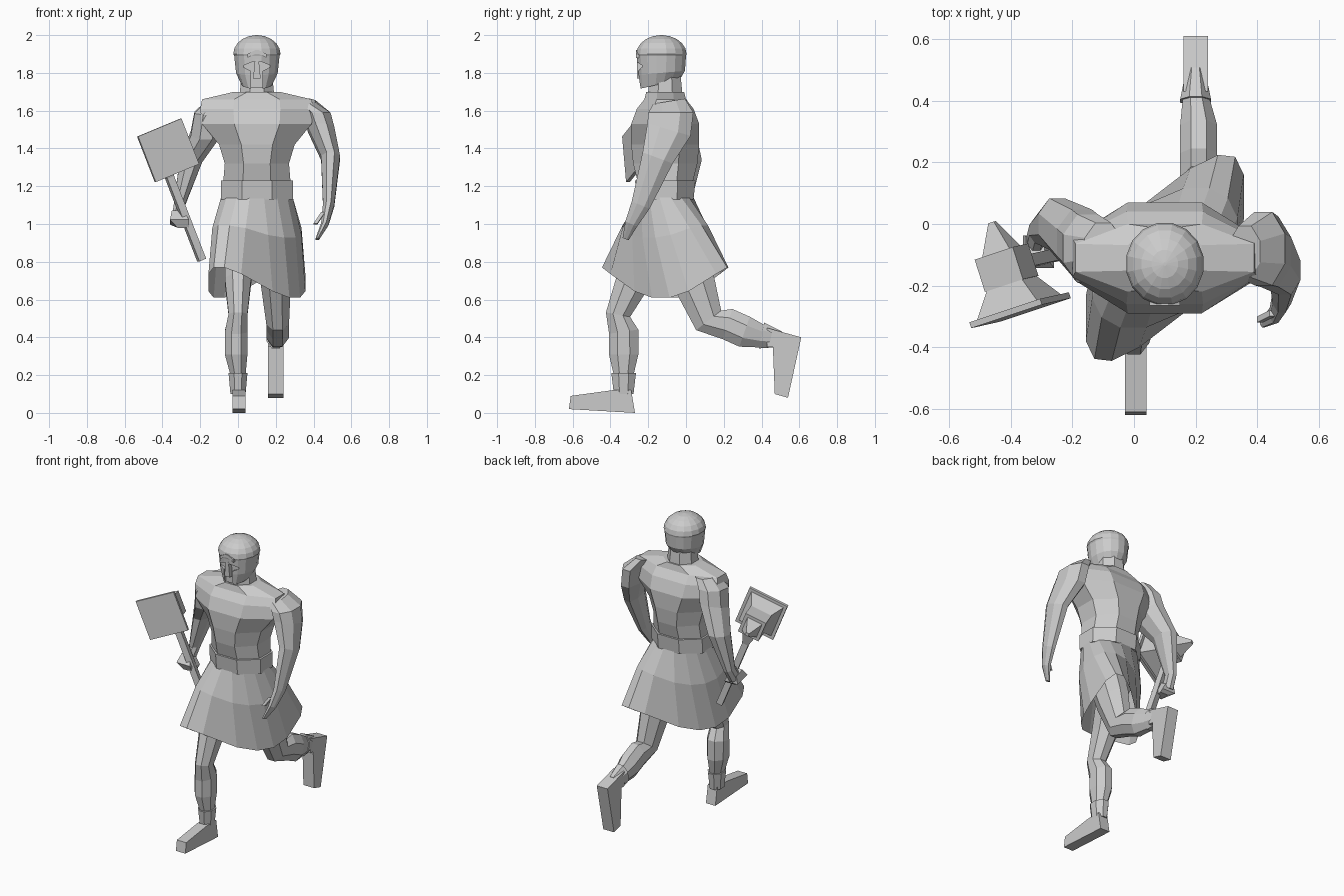
import bpy, bmesh
from math import sin, cos, pi, radians, atan2, copysign
from mathutils import Vector, Matrix

if "Cube" in bpy.data.objects:
    bpy.data.objects.remove(bpy.data.objects["Cube"])

# Body centre line
CX, CY = .1, -.11

colour = (.6, .6, .6, 1)
grey = bpy.data.materials.new("light_grey")
grey.use_nodes = True
grey.diffuse_color = colour
grey.node_tree.nodes["Principled BSDF"].inputs["Base Color"].default_value = colour


def skin(name, rings, caps=True):
    """Join equal-sized loops of points into one surface."""
    bm = bmesh.new()
    loops = [[bm.verts.new(point) for point in loop] for loop in rings]
    count = len(loops[0])
    for lower, upper in zip(loops, loops[1:]):
        for i in range(count):
            j = (i + 1) % count
            bm.faces.new((lower[i], lower[j], upper[j], upper[i]))
    if caps:
        bm.faces.new(reversed(loops[0]))
        bm.faces.new(loops[-1])
    bmesh.ops.recalc_face_normals(bm, faces=bm.faces)
    mesh = bpy.data.meshes.new(name)
    bm.to_mesh(mesh)
    bm.free()
    mesh.materials.append(grey)
    part = bpy.data.objects.new(name, mesh)
    bpy.context.collection.objects.link(part)
    return part


def ring(sides, centre, width, depth, tilt=0):
    """Flat-sided loop with the given half sizes, tipped about the x axis."""
    grow = 1 / cos(pi / sides)
    turn = Matrix.Rotation(tilt, 3, "X")
    angles = [2 * pi * (i + .5) / sides for i in range(sides)]
    return [Vector(centre) + turn @ Vector((grow * width * cos(a), grow * depth * sin(a), 0))
            for a in angles]


def stack(name, *levels):
    """Eight-sided trunk part from levels of height, half width and half depth."""
    return skin(name, [ring(8, (CX, CY, z), width, depth) for z, width, depth in levels])


def limb(name, sides, ratio, *joints):
    """Tube along joints of x, y, z and half width, each ring facing along the path."""
    rings = []
    for i, (x, y, z, width) in enumerate(joints):
        before = joints[max(i - 1, 0)]
        after = joints[min(i + 1, len(joints) - 1)]
        tilt = atan2(after[1] - before[1], before[2] - after[2])
        rings.append(ring(sides, (x, y, z), width, width * ratio, tilt))
    return skin(name, rings)


def prism_along_x(name, outline, low, high):
    return skin(name, [[(x, y, z) for y, z in outline] for x in (low, high)])


def prism_along_y(name, half_outline, low, high):
    """Extrude an outline that is mirrored about the body centre line."""
    right = [(CX + x, z) for x, z in half_outline]
    left = [(CX - x, z) for x, z in reversed(half_outline)]
    return skin(name, [[(x, y, z) for x, z in right + left] for y in (low, high)])


# Torso, neck, belt and hips
stack("torso", (1.2, .18, .14), (1.32, .17, .17), (1.42, .2, .18), (1.53, .29, .18),
      (1.61, .3, .15), (1.66, .29, .11), (1.7, .12, .1))
stack("neck", (1.64, .12, .1), (1.7, .09, .09), (1.8, .08, .08))
stack("belt", (1.13, .19, .15), (1.23, .19, .16))
stack("hips", (1.15, .16, .12), (.95, .15, .12), (.82, .08, .08))


def squarish(value):
    """Push a sine or cosine outward so that a round outline gets corners."""
    return copysign(abs(value) ** .7, value)


# Skirt: its hem is sheared by the stride and lifted over both legs
waist = ring(16, (CX, CY, 1.14), .19, .15)
middle, hem = [], []
for i, top in enumerate(waist):
    angle = 2 * pi * (i + .5) / len(waist)
    across, along = squarish(cos(angle)), squarish(sin(angle))
    lift = max(-1, min(1, 1.5 * sin(2 * angle)))
    low = Vector((CX + .26 * across, CY + .23 * along + .2 * across, .69 + .08 * lift))
    outward = Vector((cos(angle), sin(angle), 0))
    middle.append(top.lerp(low, .4) + outward * .02)
    hem.append(low)
skin("skirt", [waist, middle, hem], caps=False)

# Forward right leg
limb("right_leg", 8, 1.3, (.03, -.14, 1, .09), (0, -.28, .7, .07), (0, -.36, .52, .05),
     (-.01, -.33, .43, .06), (-.01, -.33, .31, .06), (0, -.33, .2, .04))
limb("right_boot_cuff", 8, 1.3, (0, -.33, .21, .05), (0, -.33, .1, .04))
prism_along_x("right_foot", [(-.61, .09), (-.39, .12), (-.29, .12), (-.27, 0), (-.62, .02)],
              -.03, .04)

# Trailing left leg
limb("left_leg", 8, 1.4, (.19, -.07, 1, .09), (.2, .04, .7, .08), (.21, .12, .49, .06),
     (.21, .22, .47, .06), (.21, .31, .43, .06), (.2, .42, .4, .04))
limb("left_boot_cuff", 8, 1.4, (.2, .4, .41, .05), (.2, .5, .39, .03))
prism_along_x("left_foot", [(.61, .4), (.54, .08), (.47, .1), (.46, .35), (.43, .35), (.43, .45)],
              .16, .24)

# Left arm hanging forward
limb("left_arm", 8, 1.7, (.36, -.09, 1.65, .05), (.42, -.08, 1.59, .07),
     (.44, -.09, 1.5, .07), (.49, -.15, 1.35, .05), (.48, -.24, 1.1, .03),
     (.46, -.29, 1, .02), (.42, -.32, .92, .01))
limb("left_thumb", 4, 1, (.45, -.29, 1.06, .01), (.41, -.31, 1, .01))

# Right arm bent back at the elbow
limb("right_arm", 8, 1.4, (-.1, -.08, 1.66, .06), (-.15, -.08, 1.59, .08),
     (-.17, -.06, 1.48, .08), (-.25, 0, 1.33, .06), (-.31, -.02, 1.1, .03),
     (-.32, -.06, 1.03, .03))
limb("right_fist", 4, 1.1, (-.32, -.07, 1.06, .03), (-.31, -.09, 1.01, .05),
     (-.29, -.09, .98, .03))

# Helmet: tapering cheeks under a slightly wider dome
head_y = -.13
cheeks = [ring(16, (CX, head_y - .01, 1.74), .08, .11, radians(13)),
          ring(16, (CX, head_y, 1.8), .11, .125, radians(5)),
          ring(16, (CX, head_y, 1.89), .12, .13)]
dome = []
for step in range(6):
    angle = step * radians(17.5)
    dome.append(ring(16, (CX, head_y, 1.9 + .1 * sin(angle)),
                     .125 * cos(angle), .133 * cos(angle)))
helmet = skin("helmet", cheeks + dome)

# Face opening cut through the helmet, with nose guard and brow
cutter = prism_along_y("face_cutter", [(.03, 1.68), (.03, 1.81), (.07, 1.83), (.07, 1.84), (.02, 1.86)],
                       -.34, -.23)
cutter.hide_render = True
cut = helmet.modifiers.new("face_opening", "BOOLEAN")
cut.object = cutter
cut.solver = "EXACT"
bpy.context.view_layer.objects.active = helmet
bpy.ops.object.modifier_apply(modifier=cut.name)
bpy.data.objects.remove(cutter)
prism_along_y("nose_guard", [(.02, 1.77), (.01, 1.87)], -.26, -.22)
prism_along_y("brow_ridge", [(.01, 1.9), (.05, 1.88), (.05, 1.9), (.01, 1.92)], -.265, -.22)

# War hammer, built upright in its own frame with the head axis along y
side = Vector((.24, .08, .1)).normalized()
down = Vector((.09, .02, -.24))
down = (down - side * down.dot(side)).normalized()
frame = Matrix((side, side.cross(down), -down)).transposed().to_4x4()
frame.translation = (-.37, -.28, 1.39)


def head_piece(name, start, start_half, end, end_half):
    """Square block or taper along the hammer's head axis."""
    corners = ((-1, -1), (1, -1), (1, 1), (-1, 1))
    return skin(name, [[(a * half, y, b * half) for a, b in corners]
                       for y, half in ((start, start_half), (end, end_half))])


def grip_piece(name, top, top_half, bottom, bottom_half):
    """Square bar hanging below the hammer's head."""
    return skin(name, [ring(4, (0, .15, z), half, half)
                       for z, half in ((top, top_half), (bottom, bottom_half))])


hammer = [head_piece("hammer_face", -.01, .13, .01, .13),
          head_piece("hammer_taper", .01, .11, .1, .06),
          head_piece("hammer_block", .09, .07, .2, .07),
          head_piece("hammer_spike", .2, .05, .3, .01),
          grip_piece("hammer_collar", -.07, .04, -.15, .02),
          grip_piece("hammer_handle", -.06, .02, -.62, .02)]
for part in hammer:
    part.matrix_world = frame
